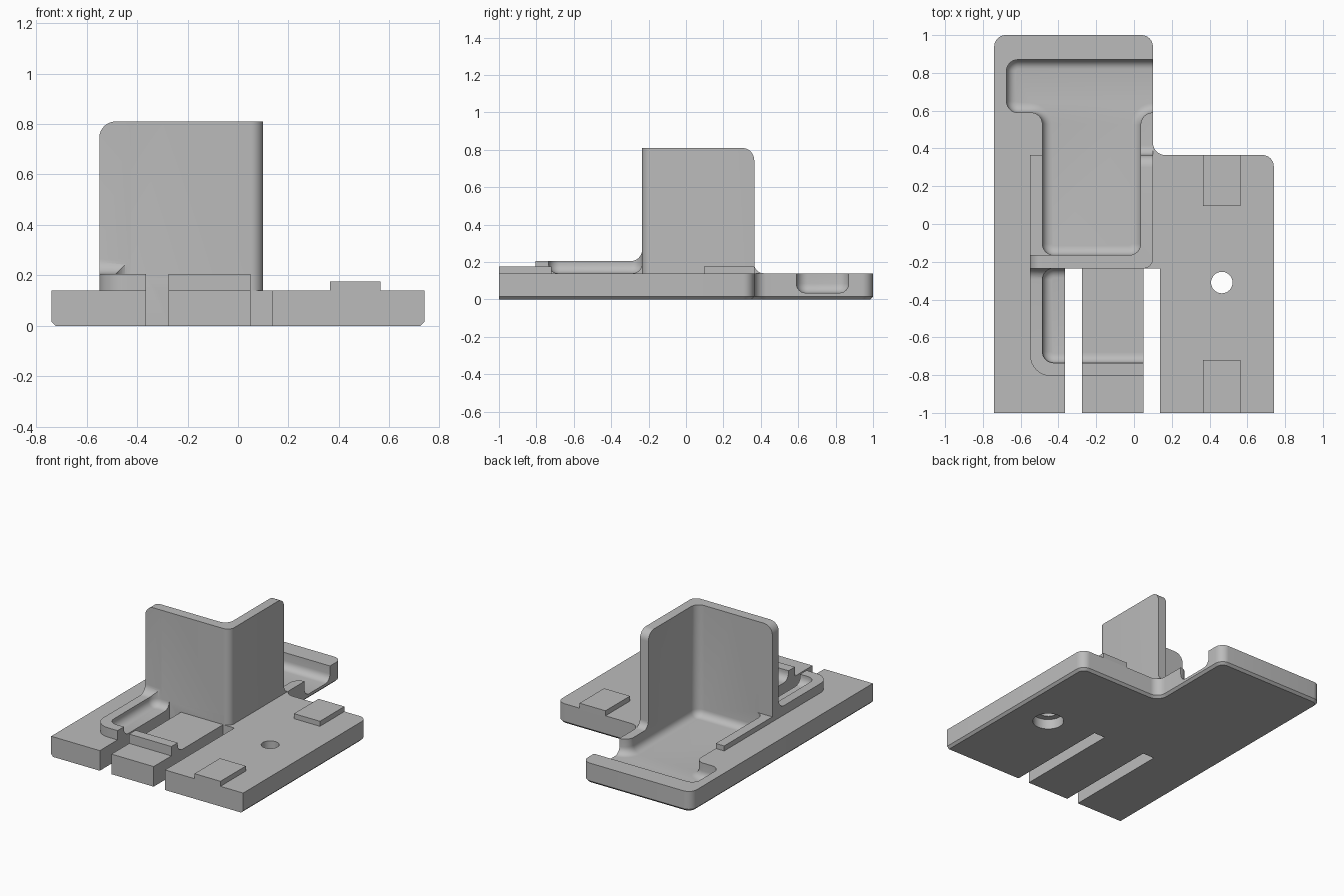
import bpy
import math
from mathutils import Vector

cube = bpy.data.objects.get("Cube")
if cube:
    bpy.data.objects.remove(cube, do_unlink=True)

grey = bpy.data.materials.new("plain grey")
grey.use_nodes = True
grey.diffuse_color = (0.5, 0.5, 0.5, 1)
grey.node_tree.nodes["Principled BSDF"].inputs["Base Color"].default_value = (0.5, 0.5, 0.5, 1)


def outline(corners, inset=0.0, steps=8):
    """Counter-clockwise square-cornered outline (x, y, radius), rounded and inset."""
    pts = []
    for i, (x, y, r) in enumerate(corners):
        c = Vector((x, y))
        a = (c - Vector(corners[i - 1][:2])).normalized()
        b = (Vector(corners[(i + 1) % len(corners)][:2]) - c).normalized()
        if r == 0:
            pts.append(c + inset * (Vector((-a.y, a.x)) + Vector((-b.y, b.x))))
            continue
        centre = c + r * (b - a)
        turn = 1 if a.cross(b) > 0 else -1
        for k in range(steps + 1):
            t = math.pi / 2 * k / steps
            pts.append(centre + (r - turn * inset) * (a * math.sin(t) - b * math.cos(t)))
    return pts


def loft(name, rings, axis="z"):
    """Solid through (height, points) rings stacked along an axis."""
    place = {"x": lambda p, h: (h, p[0], p[1]),
             "y": lambda p, h: (p[0], h, p[1]),
             "z": lambda p, h: (p[0], p[1], h)}[axis]
    n = len(rings[0][1])
    verts = [place(p, h) for h, ring in rings for p in ring]
    faces = [tuple(reversed(range(n))), tuple(range(len(verts) - n, len(verts)))]
    for s in range(len(rings) - 1):
        for i in range(n):
            j = (i + 1) % n
            faces.append((s * n + i, s * n + j, s * n + n + j, s * n + n + i))
    if axis == "y":
        faces = [f[::-1] for f in faces]
    mesh = bpy.data.meshes.new(name)
    mesh.from_pydata(verts, [], faces)
    mesh.materials.append(grey)
    obj = bpy.data.objects.new(name, mesh)
    bpy.context.collection.objects.link(obj)
    return obj


def prism(name, pts, lo, hi, axis="z"):
    return loft(name, [(lo, pts), (hi, pts)], axis)


def box(name, x0, x1, y0, y1, z0, z1):
    return prism(name, [(x0, y0), (x1, y0), (x1, y1), (x0, y1)], z0, z1)


def cylinder(name, x, y, r, z0, z1):
    return prism(name, outline([(x - r, y - r, r), (x + r, y - r, r),
                                (x + r, y + r, r), (x - r, y + r, r)]), z0, z1)


def pocket(name, corners, floor, r):
    """Tall cutter whose floor edge is rounded with radius r."""
    rings = []
    for k in range(7):
        t = math.pi / 2 * k / 6
        rings.append((floor + r * (1 - math.cos(t)), outline(corners, r * (1 - math.sin(t)))))
    rings.append((1.0, outline(corners)))
    return loft(name, rings)


def combine(target, tool, operation):
    mod = target.modifiers.new("combine", "BOOLEAN")
    mod.operation, mod.solver, mod.object = operation, "EXACT", tool
    bpy.context.view_layer.objects.active = target
    bpy.ops.object.modifier_apply(modifier=mod.name)
    bpy.data.objects.remove(tool, do_unlink=True)


def cove(name, y, z, r, side, x0, x1):
    """Concave fillet between an upright face at y and a level face at z."""
    cy = y + side * r
    arc = [(cy - side * r * math.sin(t), z + r - r * math.cos(t))
           for t in (math.pi / 2 * k / 8 for k in range(9))]
    pts = arc + [(y - side * 0.03, z + r), (y - side * 0.03, z - 0.02), (cy, z - 0.02)]
    return prism(name, pts if side < 0 else pts[::-1], x0, x1, "x")


# Base plate with a bevelled underside
plan = [(-.74, -1.1, 0), (.74, -1.1, 0), (.74, .365, .06),
        (.1, .365, .065), (.1, 1, .06), (-.74, 1, .06)]
body = loft("bracket_body", [(0, outline(plan, .016)), (.016, outline(plan)), (.14, outline(plan))])

# Upright corner wall, with rounded outer and top corners
wall = prism("corner_wall", outline([(-.55, -.235, 0), (.1, -.235, .05),
                                     (.1, .365, 0), (-.55, .365, 0)]), .1, .81)
combine(wall, prism("front_shape", outline([(-.55, 0, 0), (.3, 0, 0), (.3, .81, 0),
                                            (-.55, .81, .065)]), -.5, .6, "y"), "INTERSECT")
combine(wall, prism("side_shape", outline([(-.5, 0, 0), (.365, 0, 0), (.365, .81, .065),
                                           (-.5, .81, 0)]), -.8, .4, "x"), "INTERSECT")
combine(wall, box("low_rim_cut", -.7, -.4, -.165, .6, .175, 1), "DIFFERENCE")
combine(body, wall, "UNION")

# Front tray rim and the fillets at the wall ends
combine(body, prism("tray_rim", outline([(-.55, -.805, .11), (.055, -.805, 0), (.055, -.2, 0),
                                         (-.55, -.2, 0)]), .1, .205), "UNION")
combine(body, cove("rim_fillet", -.235, .205, .06, -1, -.55, -.42), "UNION")
combine(body, cove("wall_fillet", .365, .14, .05, 1, .02, .1), "UNION")

# T-shaped main pocket, open on one side, and the front tray
combine(body, pocket("main_pocket", [
    (-.485, -.165, .06), (.035, -.165, .06), (.035, .59, .065), (.2, .59, 0),
    (.2, .87, 0), (-.675, .87, .06), (-.675, .59, .06), (-.485, .59, .06)], .035, .05), "DIFFERENCE")
combine(body, pocket("tray_pocket", [
    (-.485, -.735, .06), (.12, -.735, 0), (.12, -.235, 0), (-.485, -.235, .06)], .14, .05), "DIFFERENCE")
combine(body, box("tongue_floor", -.32, .08, -.68, -.235, .14, .3), "DIFFERENCE")

# Slots either side of the tongue, straight front edge and stepped hole
for x0, x1 in ((-.365, -.275), (.05, .137)):
    combine(body, box("slot", x0, x1, -1.3, -.235, -.2, .5), "DIFFERENCE")
combine(body, box("front_trim", -1, 1, -1.3, -1, -.2, .5), "DIFFERENCE")
combine(body, cylinder("hole", .465, -.31, .057, -.1, .3), "DIFFERENCE")
combine(body, cylinder("counterbore", .465, -.31, .1, -.1, .07), "DIFFERENCE")

# Raised pads
pads = [box("back_pad", .365, .565, .095, .365, .13, .175),
        box("front_pad", .365, .565, -1, -.72, .13, .175)]

bpy.ops.object.select_all(action="DESELECT")
for obj in [body] + pads:
    obj.select_set(True)
bpy.context.view_layer.objects.active = body
bpy.ops.object.shade_smooth_by_angle(angle=math.radians(30))
